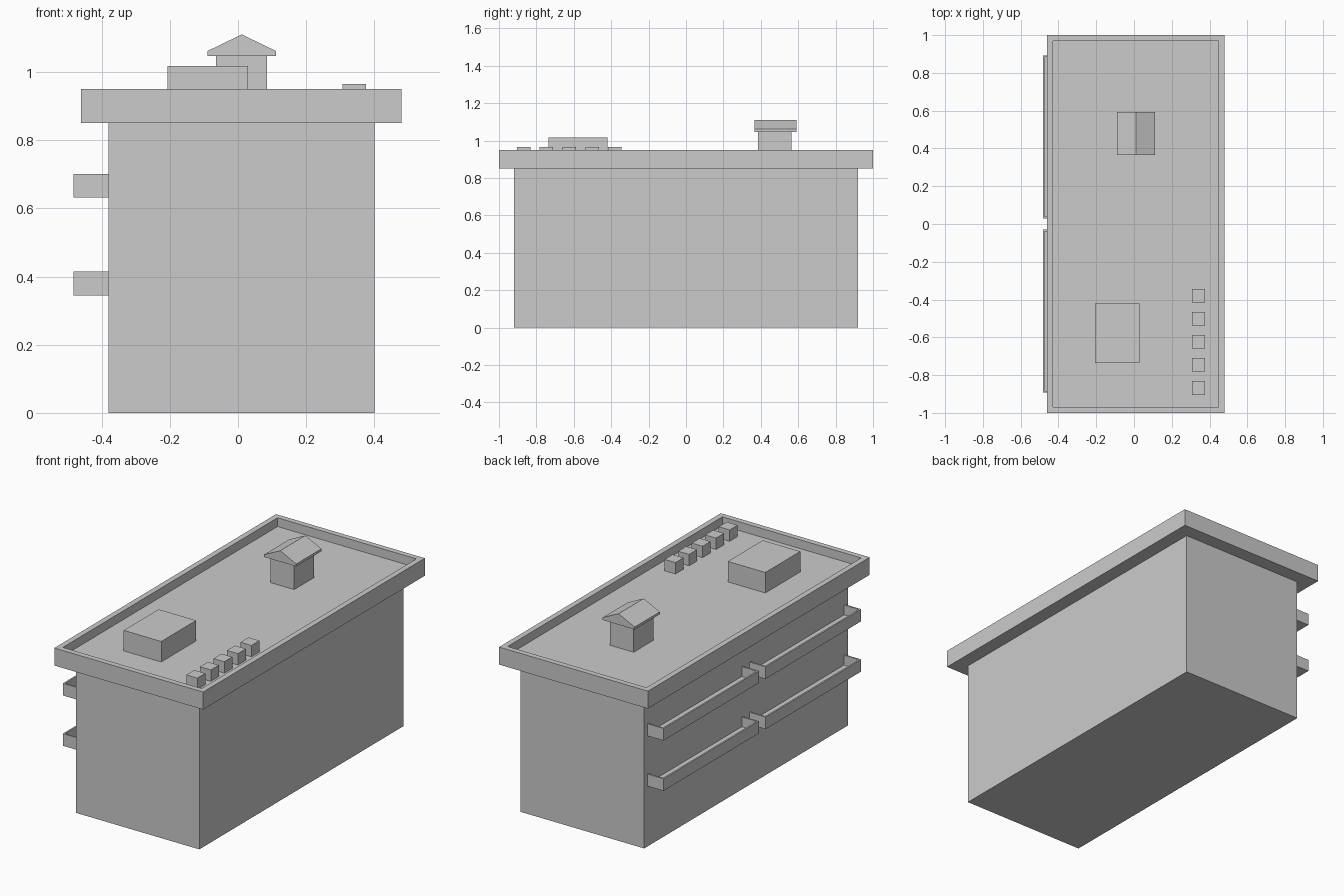
import bpy, bmesh

if "Cube" in bpy.data.objects:
    bpy.data.objects.remove(bpy.data.objects["Cube"])


def finish(name, bm):
    bmesh.ops.recalc_face_normals(bm, faces=bm.faces)
    mesh = bpy.data.meshes.new(name)
    bm.to_mesh(mesh)
    bm.free()
    obj = bpy.data.objects.new(name, mesh)
    bpy.context.collection.objects.link(obj)
    return obj


def prism(name, profile, y0, y1):
    """Extrude an x/z profile along y."""
    bm = bmesh.new()
    face = bm.faces.new([bm.verts.new((x, y0, z)) for x, z in profile])
    ext = bmesh.ops.extrude_face_region(bm, geom=[face])["geom"]
    verts = [g for g in ext if isinstance(g, bmesh.types.BMVert)]
    bmesh.ops.translate(bm, verts=verts, vec=(0, y1 - y0, 0))
    return finish(name, bm)


def box(name, x, y, z, rim=0, depth=0):
    """Box from ranges; a rim and depth hollow its top into a tray."""
    bm = bmesh.new()
    bmesh.ops.create_cube(bm, size=1)
    for v in bm.verts:
        v.co = [r[0] if c < 0 else r[1] for c, r in zip(v.co, (x, y, z))]
    if rim:
        bm.normal_update()
        top = max(bm.faces, key=lambda f: f.calc_center_median().z)
        bmesh.ops.inset_region(bm, faces=[top], thickness=rim)
        top = bmesh.ops.extrude_discrete_faces(bm, faces=[top])["faces"][0]
        bmesh.ops.translate(bm, verts=top.verts, vec=(0, 0, -depth))
    return finish(name, bm)


# Main block and flat roof with raised parapet
box("building_body", (-0.38, 0.40), (-0.92, 0.92), (0, 0.85))
box("roof_parapet", (-0.46, 0.48), (-1, 1), (0.85, 0.95), rim=0.045, depth=0.05)

# Balconies: trays whose rear rim is buried in the wall
for level, z in enumerate((0.345, 0.632)):
    for side, y in (("front", (-0.892, -0.03)), ("back", (0.03, 0.892))):
        box(f"balcony_{side}_{level + 1}", (-0.482, -0.367), y, (z, z + 0.069),
            rim=0.013, depth=0.056)

# Rooftop housing and row of vents
box("rooftop_housing", (-0.207, 0.03), (-0.735, -0.42), (0.9, 1.017))
for i in range(5):
    y = -0.38 - i * 0.122
    box(f"roof_vent_{i + 1}", (0.307, 0.376), (y - 0.036, y + 0.036), (0.9, 0.965))

# Chimney hut with gabled cap
box("chimney_shaft", (-0.065, 0.085), (0.385, 0.565), (0.9, 1.05))
prism("chimney_cap", [(-0.09, 1.047), (0.112, 1.047), (0.112, 1.061),
                      (0.011, 1.11), (-0.09, 1.061)], 0.365, 0.592)
